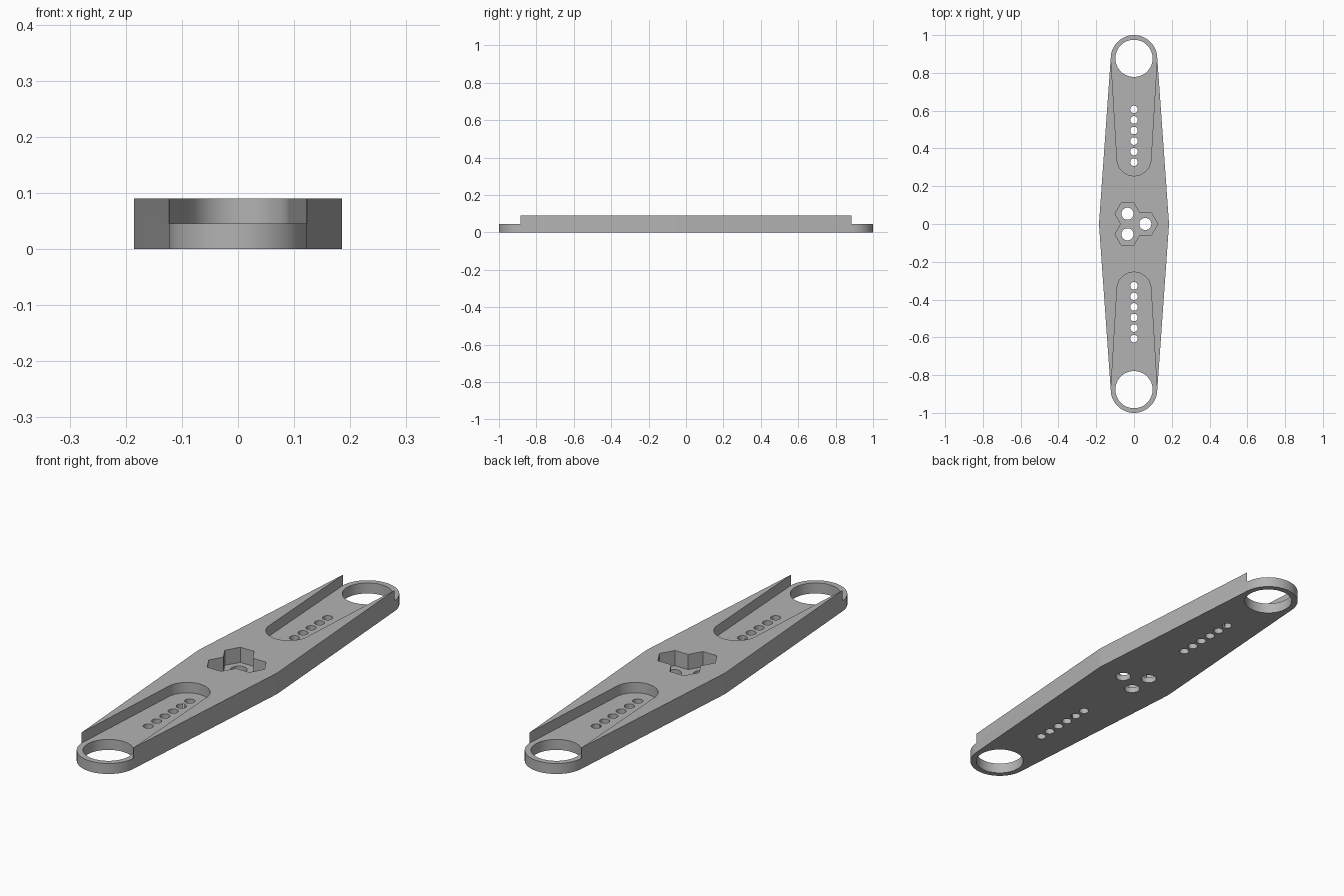
import bpy, bmesh
from math import sin, cos, pi, asin, radians

cube = bpy.data.objects.get("Cube")
if cube:
    bpy.data.objects.remove(cube, do_unlink=True)

HEIGHT, FLOOR = 0.09, 0.045
END_Y, END_R, MID_R = 0.877, 0.123, 0.185

grey = bpy.data.materials.new("plain_grey")
grey.use_nodes = True
grey.diffuse_color = (0.45, 0.45, 0.45, 1)
grey.node_tree.nodes["Principled BSDF"].inputs["Base Color"].default_value = grey.diffuse_color


def arc(cx, cy, r, start, end, steps):
    """Points on an arc, angles in radians."""
    return [(cx + r * cos(start + (end - start) * i / steps),
             cy + r * sin(start + (end - start) * i / steps)) for i in range(steps + 1)]


def circle(cx, cy, r, sides):
    return arc(cx, cy, r, 0, 2 * pi, sides)[:-1]


def prism(name, outline, bottom, top):
    """Extrude a flat outline between two heights."""
    bm = bmesh.new()
    face = bm.faces.new([bm.verts.new((x, y, bottom)) for x, y in outline])
    lifted = bmesh.ops.extrude_face_region(bm, geom=[face])["geom"]
    bmesh.ops.translate(bm, vec=(0, 0, top - bottom),
                        verts=[v for v in lifted if isinstance(v, bmesh.types.BMVert)])
    bmesh.ops.recalc_face_normals(bm, faces=bm.faces)
    mesh = bpy.data.meshes.new(name)
    bm.to_mesh(mesh)
    bm.free()
    mesh.materials.append(grey)
    obj = bpy.data.objects.new(name, mesh)
    bpy.context.collection.objects.link(obj)
    return obj


# Arm body: tangent outline around two end discs and a wide middle
tilt = asin((MID_R - END_R) / END_Y)
outline = (arc(0, 0, MID_R, -tilt, tilt, 4)
           + arc(0, END_Y, END_R, tilt, pi - tilt, 48)
           + arc(0, 0, MID_R, pi - tilt, pi + tilt, 4)
           + arc(0, -END_Y, END_R, pi + tilt, 2 * pi - tilt, 48))
body = prism("arm_body", outline, 0, HEIGHT)


def cut(outline, bottom=-0.1):
    """Subtract a prism from the body, open at the top."""
    cutter = prism("cutter", outline, bottom, 0.2)
    cutter.hide_render = True
    mod = body.modifiers.new("cut", "BOOLEAN")
    mod.operation, mod.solver, mod.object = "DIFFERENCE", "EXACT", cutter
    bpy.ops.object.modifier_apply(modifier=mod.name)
    bpy.data.objects.remove(cutter, do_unlink=True)


bpy.ops.object.select_all(action="DESELECT")
bpy.context.view_layer.objects.active = body
body.select_set(True)

for side in (1, -1):
    # Flared recess, opening fully over the thin end ring
    recess = arc(0, 0.345, 0.09, pi, 2 * pi, 32) + [
        (0.1222, 0.884), (0.25, 0.884), (0.25, 1.2),
        (-0.25, 1.2), (-0.25, 0.884), (-0.1222, 0.884)]
    cut([(x, y * side) for x, y in recess], FLOOR)
    # Large end hole and row of small holes
    cut(circle(0, END_Y * side, 0.0985, 64))
    for i in range(6):
        cut(circle(0, (0.327 + 0.056 * i) * side, 0.02, 24))

# Three merged hexagonal nut pockets with bolt holes
for k in range(3):
    a = radians(120 * k)
    cx, cy = 0.063 * cos(a) - 0.003, 0.063 * sin(a)
    cut(circle(cx, cy, 0.066, 6), 0.025)
for k in range(3):
    a = radians(120 * k)
    cut(circle(0.063 * cos(a) - 0.003, 0.063 * sin(a), 0.032, 32))

bpy.ops.object.shade_smooth_by_angle(angle=radians(25))
